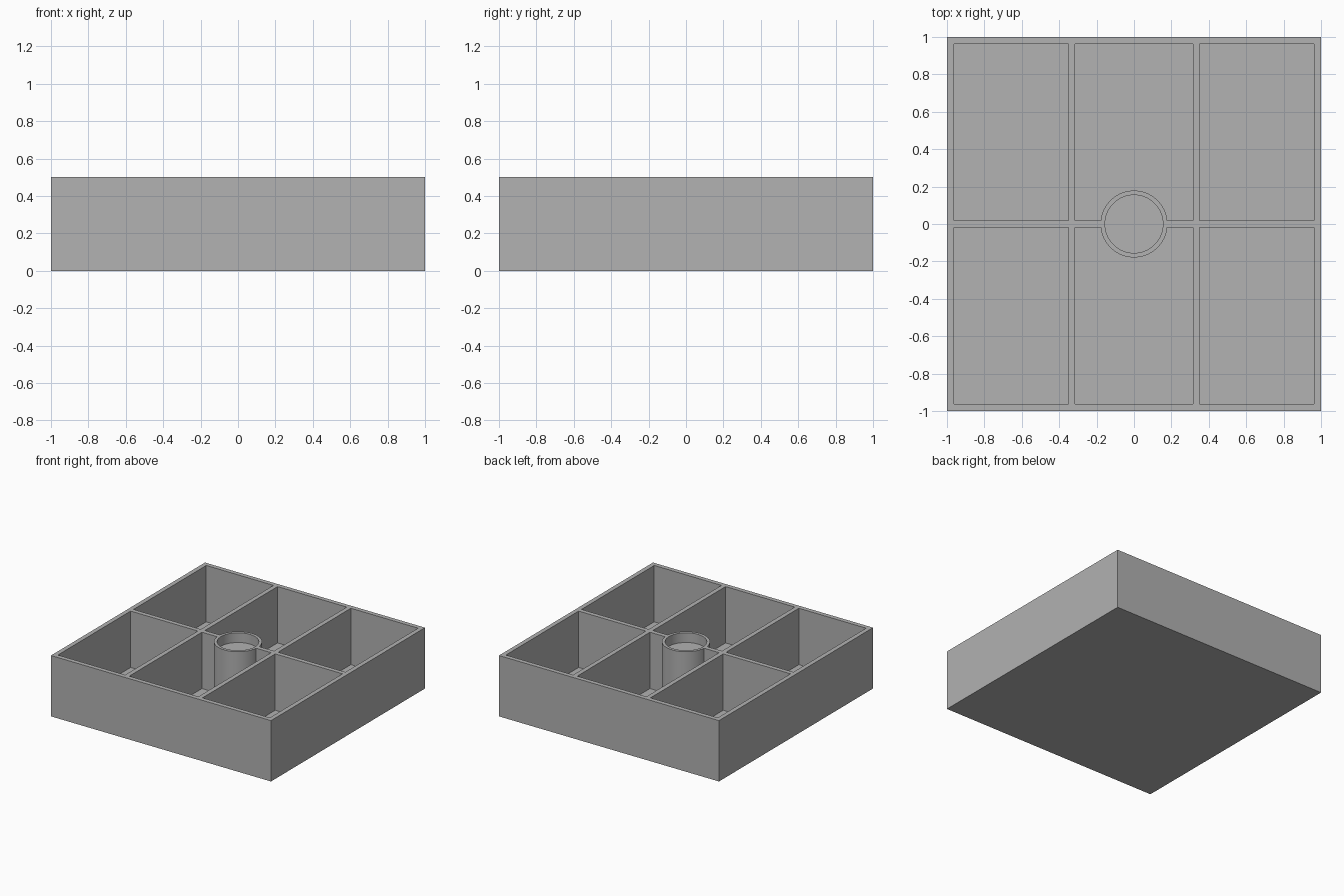
import bpy
import bmesh
from math import radians
from mathutils import Matrix, Vector

HEIGHT = 0.5
WALL = 0.037
FLOOR = 0.037
DIVIDER_X = 0.333
POST_RADIUS = 0.179
RECESS_RADIUS = 0.155
RECESS_DEPTH = 0.08

cube = bpy.data.objects.get("Cube")
if cube:
    bpy.data.objects.remove(cube, do_unlink=True)

grey = bpy.data.materials.new("plain grey")
grey.use_nodes = True
colour = (0.445, 0.445, 0.445, 1)
grey.diffuse_color = colour
for node in grey.node_tree.nodes:
    if node.type == 'BSDF_PRINCIPLED':
        node.inputs["Base Color"].default_value = colour


def add_box(bm, low, high):
    low, high = Vector(low), Vector(high)
    place = Matrix.Translation((low + high) / 2) @ Matrix.Diagonal((*(high - low), 1))
    bmesh.ops.create_cube(bm, size=1, matrix=place)


def add_cylinder(bm, radius, bottom, top):
    bmesh.ops.create_cone(bm, cap_ends=True, segments=64, radius1=radius, radius2=radius,
                          depth=top - bottom, matrix=Matrix.Translation((0, 0, (bottom + top) / 2)))


def make_object(name, bm):
    mesh = bpy.data.meshes.new(name)
    bm.to_mesh(mesh)
    bm.free()
    mesh.materials.append(grey)
    obj = bpy.data.objects.new(name, mesh)
    bpy.context.collection.objects.link(obj)
    return obj


def activate(obj):
    bpy.ops.object.select_all(action='DESELECT')
    obj.select_set(True)
    bpy.context.view_layer.objects.active = obj


def cut(target, cutter):
    """Subtract the cutter from the target, then discard the cutter."""
    cutter.hide_render = True
    mod = target.modifiers.new("cut", 'BOOLEAN')
    mod.operation = 'DIFFERENCE'
    mod.solver = 'EXACT'
    mod.object = cutter
    activate(target)
    bpy.ops.object.modifier_apply(modifier=mod.name)
    bpy.data.objects.remove(cutter, do_unlink=True)


# Solid block for the tray
bm = bmesh.new()
add_box(bm, (-1, -1, 0), (1, 1, HEIGHT))
tray = make_object("divided_tray", bm)

# Six compartments, two rows of three
half = WALL / 2
columns = [(-1 + WALL, -DIVIDER_X - half),
           (-DIVIDER_X + half, DIVIDER_X - half),
           (DIVIDER_X + half, 1 - WALL)]
bm = bmesh.new()
for x0, x1 in columns:
    for y0, y1 in ((-1 + WALL, -half), (half, 1 - WALL)):
        add_box(bm, (x0, y0, FLOOR), (x1, y1, HEIGHT + 0.1))
compartments = make_object("compartment_cutter", bm)

# Leave the round centre post standing
bm = bmesh.new()
add_cylinder(bm, POST_RADIUS, -0.1, HEIGHT + 0.3)
cut(compartments, make_object("post_cutter", bm))
cut(tray, compartments)

# Shallow round recess in the top of the post
bm = bmesh.new()
add_cylinder(bm, RECESS_RADIUS, HEIGHT - RECESS_DEPTH, HEIGHT + 0.1)
cut(tray, make_object("recess_cutter", bm))

# Smooth the round walls, keep the corners crisp
activate(tray)
bpy.ops.object.shade_smooth_by_angle(angle=radians(30))
